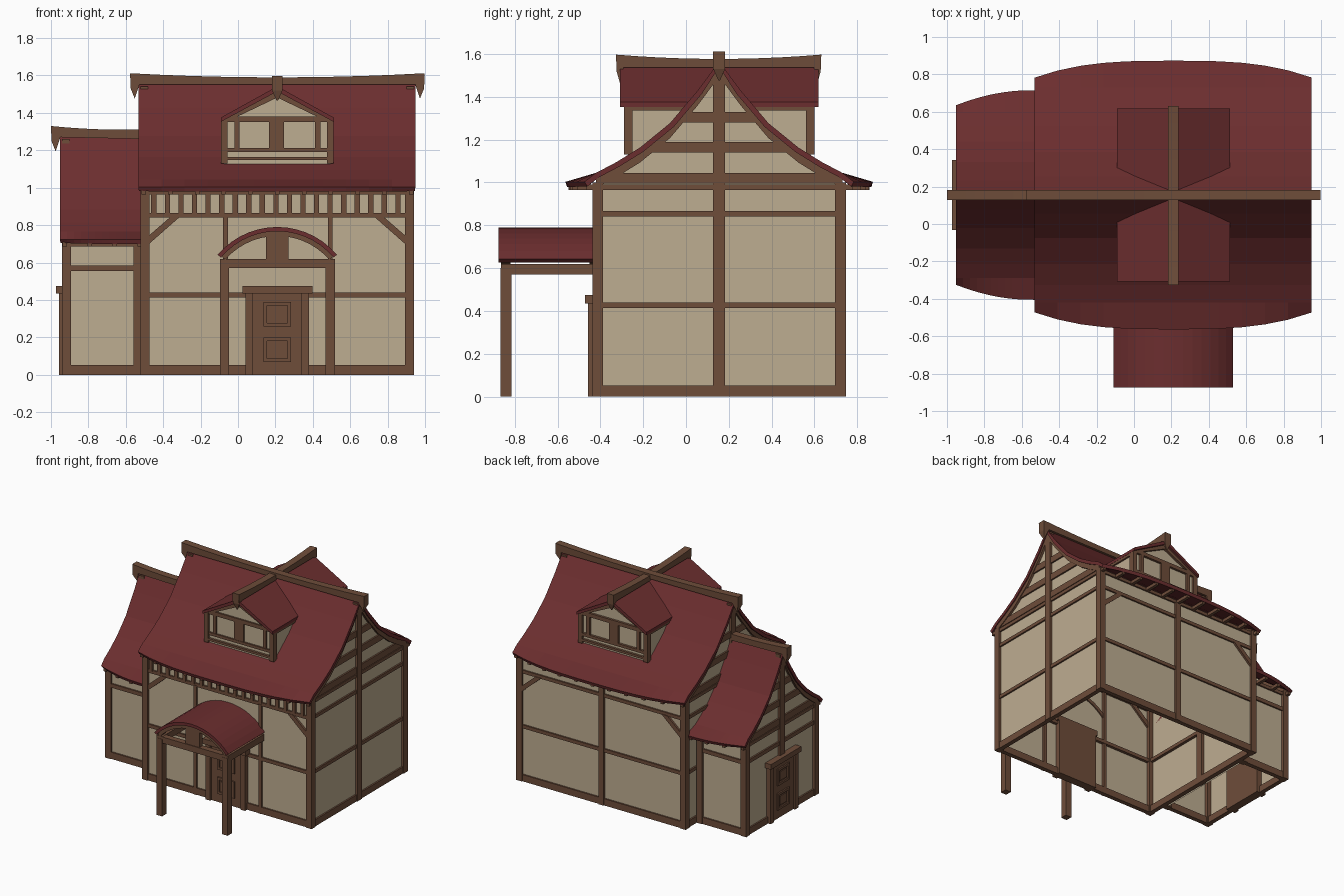
import bpy, bmesh, math
from mathutils import Vector

if "Cube" in bpy.data.objects:
    bpy.data.objects.remove(bpy.data.objects["Cube"])


def material(name, rgb):
    m = bpy.data.materials.new(name)
    m.diffuse_color = (*rgb, 1)
    m.use_nodes = True
    m.node_tree.nodes["Principled BSDF"].inputs["Base Color"].default_value = m.diffuse_color
    return m


PLASTER = material("plaster", (0.515, 0.418, 0.283))
WOOD = material("timber", (0.156, 0.074, 0.042))
RED = material("red_roof", (0.148, 0.027, 0.028))
CY = 0.155  # ridge line of both houses


def mesh(name, verts, faces, mat, recalc=True):
    me = bpy.data.meshes.new(name)
    me.from_pydata(verts, [], faces)
    if recalc:
        bm = bmesh.new()
        bm.from_mesh(me)
        bmesh.ops.recalc_face_normals(bm, faces=bm.faces)
        bm.to_mesh(me)
        bm.free()
    me.materials.append(mat)
    ob = bpy.data.objects.new(name, me)
    bpy.context.collection.objects.link(ob)
    return ob


def prism(name, pts, axis, a, b, mat, shape=None):
    """Extrude a 2D outline along x or y; shape() may narrow single points."""
    n, verts, mid = len(pts), [], (a + b) / 2
    for e in (a, b):
        for p, q in pts:
            w = mid + (e - mid) * (shape(p, q) if shape else 1)
            verts.append((w, p, q) if axis == 'x' else (p, w, q))
    faces = [list(range(n)), list(range(2 * n - 1, n - 1, -1))]
    faces += [(i, (i + 1) % n, n + (i + 1) % n, n + i) for i in range(n)]
    return mesh(name, verts, faces, mat)


def box(name, x0, x1, y0, y1, z0, z1, mat=WOOD):
    return prism(name, [(x0, z0), (x1, z0), (x1, z1), (x0, z1)], 'y', y0, y1, mat)


# concave roof section: distance from ridge, height above eave
PROFILE = [(0, .565), (.10, .43), (.23, .277), (.37, .163), (.48, .095), (.575, .045)]


def half_width(h):
    for (d0, h0), (d1, h1) in zip(PROFILE, PROFILE[1:]):
        if h1 <= h <= h0:
            return d0 + (d1 - d0) * (h0 - h) / (h0 - h1)
    return PROFILE[-1][0]


def house(tag, x0, x1, half, eave, k, edge, rows, beams, ends):
    """Wall shell, timber frame, bowed roof and eave tails of one house block."""
    ya, yb = CY - half, CY + half
    # open-bottomed plaster shell with gables
    s, i = [], .018
    side = [(half - i, 0), (half - i, eave)] + [(d * k, eave + h - .03) for d, h in PROFILE[-2::-1]]
    outline = [(CY + d, z) for d, z in side] + [(CY - d, z) for d, z in side[-2::-1]]
    n = len(outline)
    verts = [(x, y, z) for x in (x0 + i, x1 - i) for y, z in outline]
    mesh(tag + "_plaster_walls", verts, [list(range(n)), list(range(2 * n - 1, n - 1, -1)),
         (0, 1, n + 1, n), (n - 2, n - 1, 2 * n - 1, 2 * n - 2)], PLASTER)
    # roof skin: profile rows swept along x, eave bowed outwards
    N, verts, faces = 12, [], []
    for r in range(N + 1):
        x = x0 - .012 + (x1 - x0 + .02) * r / N
        sec = [(d * k, eave + h) for d, h in PROFILE] + [(edge(x), eave + .003)]
        verts += [(x, CY - d, z) for d, z in sec[::-1]] + [(x, CY + d, z) for d, z in sec[1:]]
    c = 2 * len(PROFILE) + 1
    for r in range(N):
        faces += [(r * c + j, (r + 1) * c + j, (r + 1) * c + j + 1, r * c + j + 1) for j in range(c - 1)]
    roof = mesh(tag + "_roof", verts, faces, RED, False)
    m = roof.modifiers.new("thickness", 'SOLIDIFY')
    m.thickness, m.offset = .025, -1
    # corner posts, sills, rails on the long walls
    for x in (x0, x1 - .048):
        for y in (ya, yb - .05):
            box(tag + "_corner_post", x, x + .048, y, y + .05, 0, eave)
    for y in (ya, yb):
        o = 1 if y == ya else -1
        for z0, z1 in rows:
            box(tag + "_wall_rail", x0 + .01, x1 - .01, y + o * .006, y + o * .04, z0, z1)
    # gable framing
    for x, o in ends:
        xa, xb = x + o * .006, x + o * .04
        for z0, z1 in rows:
            box(tag + "_gable_rail", xa, xb, ya + .01, yb - .01, z0, z1)
        for z0, z1 in beams:
            w = min(half_width(z1 - eave + .02) * k, half - .01)
            box(tag + "_gable_beam", xa, xb, CY - w, CY + w, z0, z1)
        top = [(d * k, eave + h - .02) for d, h in PROFILE]
        up = [(CY - d, z) for d, z in top[::-1]] + [(CY + d, z) for d, z in top[1:]]
        low = [(y, z - .05) for y, z in up]
        prism(tag + "_gable_rafter", up + low[::-1], 'x', x, x + o * .04, WOOD)
    # rafter tails under the eaves
    count = max(3, round((x1 - x0) / .145))
    for j in range(count + 1):
        x = x0 + .015 + (x1 - x0 - .03) * j / count
        reach = edge(x) - .015
        box(tag + "_rafter_tail_front", x - .012, x + .012, CY - reach, ya + .03, eave - .035, eave - .01)
        box(tag + "_rafter_tail_back", x - .012, x + .012, yb - .03, CY + reach, eave - .035, eave - .01)


def main_edge(x):
    t = abs((x - .21) / .74)
    return .718 - .09 * t ** 3


def wing_edge(x):
    t = min(1, max(0, (-.55 - x) / .4))
    return .56 - .08 * t ** 2


house("main", -.52, .94, .592, 1.0, 1, main_edge,
      [(0, .052), (.413, .44), (.84, .866), (.965, .99)],
      [(.995, 1.045), (1.14, 1.19), (1.28, 1.33)], [(.94, -1), (-.52, 1)])
house("wing", -.94, -.51, .447, .72, .77, wing_edge,
      [(0, .052), (.555, .585), (.685, .71)],
      [(.715, .765), (.86, .91), (1.0, 1.05)], [(-.94, 1)])

# centre posts
box("right_gable_post", .9, .94, CY - .028, CY + .028, 0, 1.54)
box("left_gable_post", -.52, -.48, CY - .028, CY + .028, 0, 1.54)
box("wing_gable_post", -.94, -.9, CY - .028, CY + .028, .45, 1.26)
box("back_post", .187, .233, .707, .747, 0, .97)
for x in (-.08, .48):
    box("front_stud", x, x + .026, -.435, -.4, 0, .85)

# close studs below the front eave
for j in range(19):
    x = -.45 + j * .0725
    box("short_stud", x - .014, x + .014, -.435, -.4, .86, .98)

# diagonal corner braces, front and back
for y in (-.435, .715):
    for cx, o in ((-.475, 1), (.893, -1)):
        prism("corner_brace", [(cx, .70), (cx, .745), (cx + o * .115, .845), (cx + o * .165, .845)],
              'y', y, y + .03, WOOD)


# doors: one builder, mapped to the front wall or the wing's end wall
def door(tag, u, place):
    def part(name, a, b, d0, d1, z0, z1):
        if place == 'front':
            box(tag + name, u + a, u + b, -.437 - d1, -.437 - d0, z0, z1)
        else:
            box(tag + name, -.937 - d1, -.937 - d0, u + a, u + b, z0, z1)
    part("_leaf", -.13, .13, -.06, .005, 0, .44)
    for a in (-.17, .13):
        part("_jamb", a, a + .04, -.06, .02, 0, .44)
    part("_lintel", -.187, .187, -.06, .035, .435, .475)
    for z in (.068, .258):
        for a in (-.073, .055):
            part("_panel_stile", a, a + .018, 0, .016, z, z + .13)
        for q in (z, z + .112):
            part("_panel_bar", -.073, .073, 0, .016, q, q + .018)
        part("_panel", -.042, .042, 0, .012, z + .03, z + .1)


door("front_door", .21, 'front')
door("wing_door", CY, 'left')


# porch with barrel roof
def arch(r0, r1, half):
    a = [math.radians(-half + 2 * half * j / 14) for j in range(15)]
    return [(.21 + r1 * math.sin(t), .374 + r1 * math.cos(t)) for t in a] + \
           [(.21 + r0 * math.sin(t), .374 + r0 * math.cos(t)) for t in a[::-1]]


prism("porch_roof", arch(.393, .416, 50), 'y', -.875, -.425, RED)
prism("porch_front_arch", arch(.368, .394, 49), 'y', -.865, -.82, WOOD)
prism("porch_wall_arch", arch(.368, .394, 49), 'y', -.45, -.41, WOOD)
box("porch_front_beam", -.095, .515, -.865, -.818, .57, .618)
box("porch_king_post", .15, .27, -.86, -.825, .61, .75)
for x in (-.097, .468):
    box("porch_post", x, x + .05, -.867, -.815, 0, .6)
    box("porch_side_beam", x, x + .05, -.865, -.42, .57, .62)

# dormers: one cross-gable running through the main roof
outline = [(-.075, 1.11), (.495, 1.11), (.495, 1.37), (.21, 1.51), (-.075, 1.37)]
prism("dormer_plaster", outline, 'y', -.272, .582, PLASTER)
for o in (1, -1):
    prism("dormer_roof", [(.21, 1.542), (.21 + o * .302, 1.375), (.21 + o * .302, 1.352), (.21, 1.515)],
          'y', -.308, .618, RED)
for y in (-.29, .56):
    y1 = y + .04
    for x in (-.09, .475):
        box("dormer_post", x, x + .035, y, y1, 1.13, 1.37)
    box("dormer_sill", -.09, .51, y, y1, 1.147, 1.165)
    box("dormer_rail", -.07, .49, y + .005, y1, 1.19, 1.212)
    box("dormer_top_beam", -.08, .50, y + .005, y1, 1.352, 1.382)
    box("dormer_middle_stud", .165, .245, y + .008, y1, 1.2, 1.37)
    for x in (-.02, .412):
        box("dormer_stud", x, x + .028, y + .008, y1, 1.2, 1.37)
    for o in (1, -1):
        prism("dormer_rafter", [(.21, 1.52), (.21 + o * .285, 1.365), (.21 + o * .245, 1.365), (.21, 1.482)],
              'y', y, y1, WOOD)
for x in (-.088, .478):
    box("dormer_side_plate", x, x + .03, -.28, .59, 1.335, 1.362)


# sagging ridge beams with pointed hanging ends
def ridge(name, a, b, top, sag, drop, axis, c, end_a=True, end_b=True, w=.028, cap=.05):
    N = 10
    up = [(a + (b - a) * j / N, top - sag + sag * abs(
        (2 * j / N - 1) if end_b else max(0, 1 - 1.3 * j / N)) ** 2) for j in range(N + 1)]
    tip = top - drop
    low = [(b - .003, top - drop * .6), (b - cap * .5, tip), (b - cap, top - .06)] if end_b else [(b, top - .07)]
    low += [(a + cap, top - .06), (a + cap * .5, tip), (a + .003, top - drop * .6)]
    prism_axis = 'y' if axis == 'x' else 'x'
    prism(name, up + low, prism_axis, c - w, c + w, WOOD,
          lambda p, q: .15 if abs(q - tip) < 1e-5 else 1)


ridge("main_ridge_beam", -.577, .998, 1.612, .022, .135, 'x', CY)
ridge("wing_ridge_beam", -1.0, -.49, 1.33, .02, .135, 'x', CY, end_b=False)
ridge("dormer_ridge_beam", -.327, .632, 1.597, .02, .13, 'y', .21, cap=.035)
